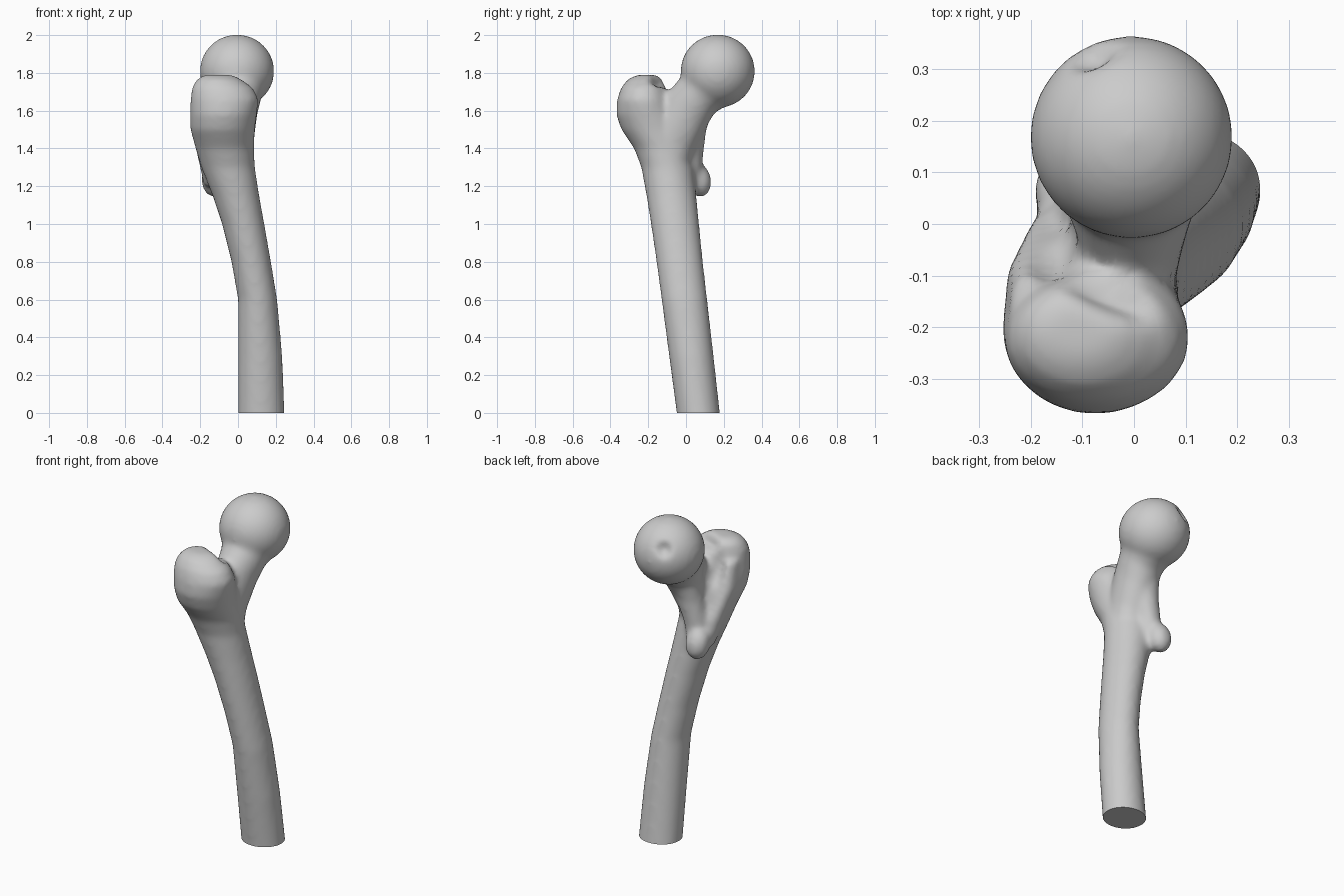
import bpy, bmesh, math
from mathutils import Vector, Matrix

cube = bpy.data.objects.get("Cube")
if cube:
    bpy.data.objects.remove(cube, do_unlink=True)

bone_mat = bpy.data.materials.new("bone grey")
bone_mat.use_nodes = True
GREY = (0.6, 0.6, 0.6, 1)
bone_mat.diffuse_color = GREY
bone_mat.node_tree.nodes["Principled BSDF"].inputs["Base Color"].default_value = GREY


def loft(bm, rings, sides=28):
    """Skin rings (x, y, z, half width, half depth, tilt about x) into a closed tube."""
    loops = []
    for x, y, z, rx, rd, tilt in rings:
        t = math.radians(tilt)
        across = Vector((0, math.cos(t), math.sin(t)))
        loops.append([bm.verts.new(Vector((x, y, z)) + Vector((rx * math.cos(a), 0, 0))
                                   + across * rd * math.sin(a))
                      for a in (2 * math.pi * i / sides for i in range(sides))])
    for low, high in zip(loops, loops[1:]):
        for i in range(sides):
            j = (i + 1) % sides
            bm.faces.new((low[i], low[j], high[j], high[i]))
    bm.faces.new(loops[0][::-1])
    bm.faces.new(loops[-1])


def ellipsoid(centre, size, turn=0, axis='X'):
    return (Matrix.Translation(centre) @ Matrix.Rotation(math.radians(turn), 4, axis)
            @ Matrix.Diagonal((*size, 1)))


def ball(bm, matrix):
    bmesh.ops.create_uvsphere(bm, u_segments=40, v_segments=24, radius=1, matrix=matrix)


def carve(bm, matrix, step=0.004):
    """Sink the surface along its normals until it clears the ellipsoid."""
    inverse = matrix.inverted()
    for v in bm.verts:
        normal = v.normal.copy()
        for _ in range(25):
            if (inverse @ v.co).length >= 1:
                break
            v.co -= normal * step


def span(z, x0, x1, y0, y1):
    """Level ring given by its extents."""
    return ((x0 + x1) / 2, (y0 + y1) / 2, z, (x1 - x0) / 2, (y1 - y0) / 2, 0)


bm = bmesh.new()
# shaft flowing up into the greater trochanter
loft(bm, [span(*s) for s in (
    (-0.1, 0, 0.25, -0.04, 0.19), (0, 0, 0.247, -0.05, 0.18),
    (0.3, 0, 0.235, -0.09, 0.147), (0.6, 0, 0.208, -0.13, 0.113),
    (0.8, -0.035, 0.175, -0.157, 0.09), (1.0, -0.085, 0.14, -0.186, 0.07),
    (1.15, -0.135, 0.113, -0.21, 0.055), (1.3, -0.195, 0.09, -0.237, 0.04),
    (1.4, -0.225, 0.085, -0.275, 0.02), (1.5, -0.253, 0.09, -0.343, -0.01),
    (1.58, -0.255, 0.1, -0.37, -0.04), (1.66, -0.252, 0.11, -0.365, -0.08),
    (1.72, -0.245, 0.08, -0.345, -0.1), (1.765, -0.22, 0.02, -0.31, -0.115),
    (1.79, -0.18, -0.03, -0.26, -0.15))])
# neck
loft(bm, [(-0.03, -0.09, 1.25, 0.1, 0.09, -15), (-0.02, -0.075, 1.45, 0.105, 0.135, -35),
          (-0.012, -0.005, 1.59, 0.115, 0.14, -42), (-0.005, 0.06, 1.68, 0.13, 0.13, -45),
          (-0.005, 0.12, 1.75, 0.16, 0.16, -45)])
# ridge running from the neck down to the lesser trochanter
loft(bm, [(-0.105, 0.02, 1.2, 0.06, 0.06, 0), (-0.085, 0.02, 1.34, 0.07, 0.07, 0),
          (-0.05, 0.03, 1.48, 0.08, 0.075, 0), (-0.03, 0.06, 1.62, 0.08, 0.08, 0)])
# crest from the greater to the lesser trochanter
loft(bm, [(-0.13, 0.01, 1.2, 0.05, 0.06, 0), (-0.165, -0.05, 1.36, 0.05, 0.07, 0),
          (-0.2, -0.12, 1.52, 0.05, 0.07, 0), (-0.2, -0.16, 1.68, 0.04, 0.06, 0)])
# lesser trochanter
ball(bm, ellipsoid((-0.125, 0.065, 1.235), (0.07, 0.068, 0.095), 15))
# head
head = Vector((-0.005, 0.168, 1.809))
ball(bm, ellipsoid(head, (0.197, 0.197, 0.194)))

bmesh.ops.recalc_face_normals(bm, faces=bm.faces[:])
mesh = bpy.data.meshes.new("thigh_bone")
bm.to_mesh(mesh)
bm.free()
bone = bpy.data.objects.new("thigh_bone", mesh)
bpy.context.collection.objects.link(bone)
bpy.ops.object.select_all(action='DESELECT')
bone.select_set(True)
bpy.context.view_layer.objects.active = bone

# fuse the parts into one skin
fuse = bone.modifiers.new("fuse parts", 'REMESH')
fuse.mode = 'VOXEL'
fuse.voxel_size = 0.014
bpy.ops.object.modifier_apply(modifier=fuse.name)

bm = bmesh.new()
bm.from_mesh(mesh)
bm.normal_update()
# pit on the head, hollow behind the trochanter, groove in front of the neck
pit_dir = Vector((-0.4, 0.85, 0.42)).normalized()
carve(bm, ellipsoid(head + pit_dir * 0.215, (0.05, 0.05, 0.05)))
carve(bm, ellipsoid((-0.165, -0.035, 1.65), (0.055, 0.07, 0.14), 20))
carve(bm, ellipsoid((-0.05, -0.125, 1.78), (0.15, 0.04, 0.06), -25, 'Z'))
for _ in range(7):
    bmesh.ops.smooth_vert(bm, verts=bm.verts[:], factor=0.5,
                          use_axis_x=True, use_axis_y=True, use_axis_z=True)
# saw the shaft off flat at the base
bmesh.ops.bisect_plane(bm, geom=bm.verts[:] + bm.edges[:] + bm.faces[:],
                       plane_co=(0, 0, 0), plane_no=(0, 0, -1), clear_outer=True)
bmesh.ops.holes_fill(bm, edges=[e for e in bm.edges if e.is_boundary], sides=0)
bmesh.ops.recalc_face_normals(bm, faces=bm.faces[:])
bm.to_mesh(mesh)
bm.free()
mesh.materials.append(bone_mat)
bpy.ops.object.shade_smooth_by_angle(angle=math.radians(50))
